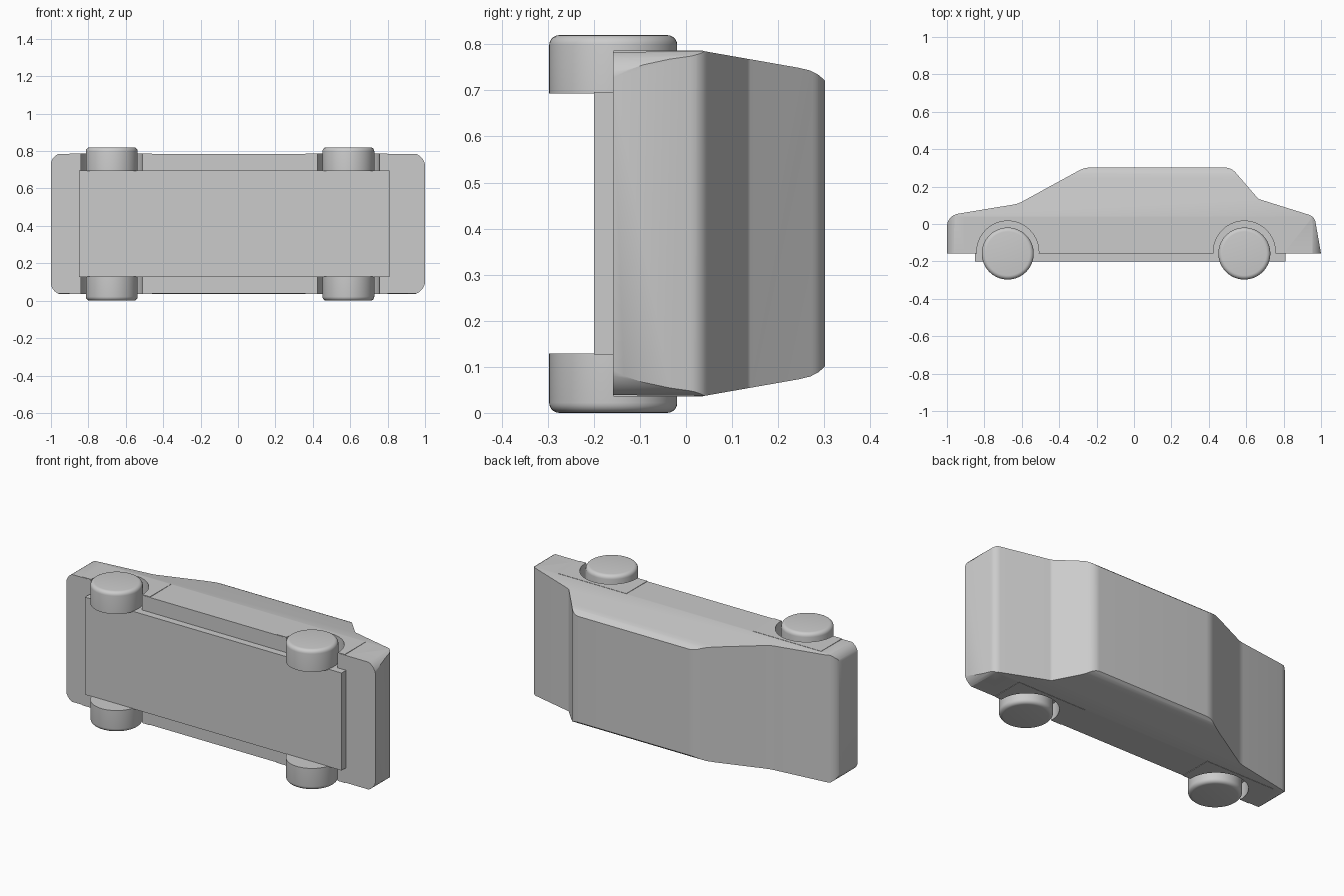
import bpy, bmesh, math
from mathutils import Vector

cube = bpy.data.objects.get("Cube")
if cube:
    bpy.data.objects.remove(cube, do_unlink=True)

MID = 0.411          # centre plane of the car, which lies on its side
AXLE_Y = -0.158
AXLES = {"front": -0.675, "rear": 0.59}

grey = bpy.data.materials.new("plain_grey")
grey.use_nodes = True
grey.diffuse_color = (0.6, 0.6, 0.6, 1)
grey.node_tree.nodes["Principled BSDF"].inputs["Base Color"].default_value = (0.6, 0.6, 0.6, 1)


def rounded(corners, steps=8):
    """Outline from (u, v, radius) corners, rounding each one with an arc."""
    out = []
    for i, (u, v, r) in enumerate(corners):
        p = Vector((u, v))
        if r == 0:
            out.append(p)
            continue
        a = (Vector(corners[i - 1][:2]) - p).normalized()
        b = (Vector(corners[(i + 1) % len(corners)][:2]) - p).normalized()
        half = a.angle(b) / 2
        centre = p + (a + b).normalized() * (r / math.sin(half))
        start = p + a * (r / math.tan(half)) - centre
        end = p + b * (r / math.tan(half)) - centre
        sweep = start.angle_signed(end)
        for k in range(steps + 1):
            t = -sweep * k / steps
            c, s = math.cos(t), math.sin(t)
            out.append(centre + Vector((start.x * c - start.y * s, start.x * s + start.y * c)))
    return out


def finish(name, bm):
    bmesh.ops.recalc_face_normals(bm, faces=bm.faces)
    mesh = bpy.data.meshes.new(name)
    bm.to_mesh(mesh)
    bm.free()
    mesh.materials.append(grey)
    obj = bpy.data.objects.new(name, mesh)
    bpy.context.collection.objects.link(obj)
    return obj


def prism(name, outline, place, lo, hi):
    """Extrude an outline from lo to hi; place(u, v, w) gives the position."""
    bm = bmesh.new()
    ends = [[bm.verts.new(place(p[0], p[1], w)) for p in outline] for w in (lo, hi)]
    n = len(outline)
    bm.faces.new(ends[0])
    bm.faces.new(ends[1])
    for i in range(n):
        j = (i + 1) % n
        bm.faces.new((ends[0][i], ends[0][j], ends[1][j], ends[1][i]))
    return finish(name, bm)


def box(name, x0, x1, y0, y1, z0, z1):
    return prism(name, [(x0, y0), (x1, y0), (x1, y1), (x0, y1)],
                 lambda u, v, w: (u, v, w), z0, z1)


def disc(name, x, y, z0, z1, radius, bevel_z=None):
    """Cylinder along z; the rim at bevel_z is rounded."""
    ring = [(x + radius * math.cos(t), y + radius * math.sin(t))
            for t in (2 * math.pi * k / 64 for k in range(64))]
    obj = prism(name, ring, lambda u, v, w: (u, v, w), z0, z1)
    if bevel_z is not None:
        bm = bmesh.new()
        bm.from_mesh(obj.data)
        rim = [e for e in bm.edges if all(abs(v.co.z - bevel_z) < 1e-4 for v in e.verts)]
        bmesh.ops.bevel(bm, geom=rim, offset=0.022, segments=5, profile=0.5, affect='EDGES')
        bm.to_mesh(obj.data)
        bm.free()
    return obj


def combine(target, tool, operation):
    """Apply a boolean and discard the tool."""
    mod = target.modifiers.new("cut", 'BOOLEAN')
    mod.object, mod.operation, mod.solver = tool, operation, 'EXACT'
    graph = bpy.context.evaluated_depsgraph_get()
    mesh = bpy.data.meshes.new_from_object(target.evaluated_get(graph))
    target.modifiers.clear()
    target.data = mesh
    bpy.data.objects.remove(tool, do_unlink=True)


def smooth(obj, degrees=28):
    for face in obj.data.polygons:
        face.use_smooth = True
    obj.data.set_sharp_from_angle(angle=math.radians(degrees))


# Body: side profile intersected with the tapered section and rounded plan
side = rounded([(-1, -0.158, 0), (-1, 0.045, 0.07), (-0.62, 0.108, 0.15),
                (-0.265, 0.302, 0.13), (0.52, 0.302, 0.08), (0.665, 0.134, 0.03),
                (0.965, 0.04, 0.05), (1, -0.158, 0)])
body = prism("body", side, lambda u, v, w: (u, v, w), 0, 0.83)

half_section = [(-0.3, 0.371), (0.04, 0.374), (0.245, 0.338), (0.27, 0.332),
                (0.287, 0.323), (0.3, 0.312), (0.32, 0.29)]
section = [(y, MID + h) for y, h in half_section]
section += [(y, MID - h) for y, h in reversed(half_section)]
combine(body, prism("section_tool", section, lambda u, v, w: (w, u, v), -1.1, 1.1), 'INTERSECT')

plan = rounded([(-1.002, MID - 0.38, 0.07), (1.002, MID - 0.38, 0.08),
                (1.002, MID + 0.38, 0.08), (-1.002, MID + 0.38, 0.07)])
combine(body, prism("plan_tool", plan, lambda u, v, w: (u, w, v), -0.4, 0.4), 'INTERSECT')

# Slightly raised fenders, then the wheel arches
for x0, x1 in ((-0.9, -0.46), (0.36, 0.8)):
    combine(body, box("fender_tool", x0, x1, -0.157, 0.037, MID - 0.3755, MID + 0.3755), 'UNION')
for x in AXLES.values():
    for z0, z1 in ((-0.1, 0.127), (0.695, 0.95)):
        combine(body, disc("arch_tool", x, AXLE_Y + 0.008, z0, z1, 0.166), 'DIFFERENCE')
smooth(body)

# Underside plate
box("chassis", -0.85, 0.81, -0.2, -0.14, 0.127, 0.697)

# Wheels with rounded outer rims
for end, x in AXLES.items():
    for side_name, z0, z1, rim in (("left", 0.0, 0.129, 0.0), ("right", 0.693, 0.82, 0.82)):
        smooth(disc(f"{end}_{side_name}_wheel", x, AXLE_Y, z0, z1, 0.139, rim))
